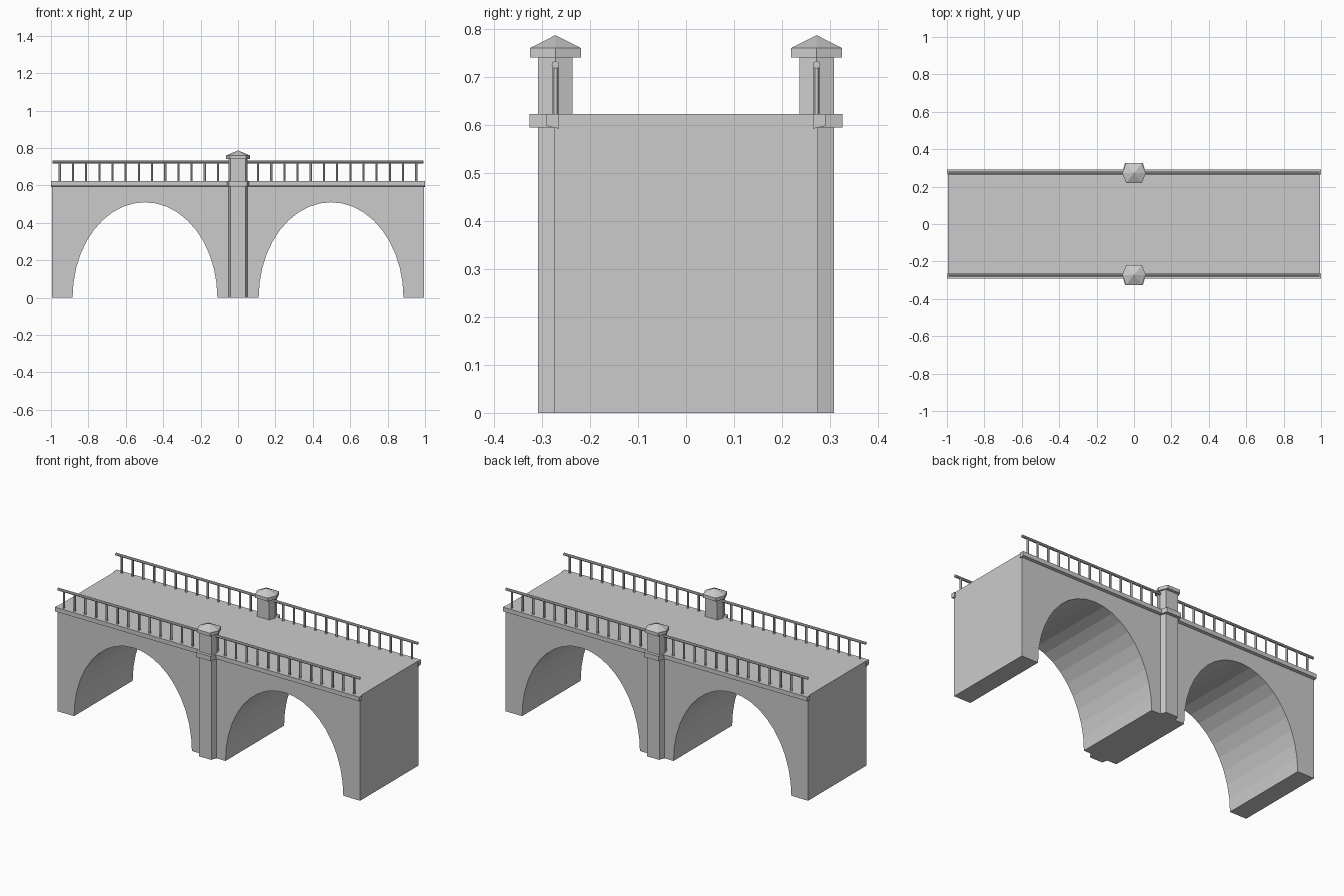
import bpy, bmesh, math
from mathutils import Matrix

if "Cube" in bpy.data.objects:
    bpy.data.objects.remove(bpy.data.objects["Cube"])

DECK = 0.623      # deck height
SIDE_Y = 0.272    # line of posts and railings


def finish(bm, name):
    bmesh.ops.recalc_face_normals(bm, faces=bm.faces)
    me = bpy.data.meshes.new(name)
    bm.to_mesh(me)
    bm.free()
    ob = bpy.data.objects.new(name, me)
    bpy.context.collection.objects.link(ob)
    return ob


def extrude_profile(bm, pts, vec):
    face = bm.faces.new([bm.verts.new(p) for p in pts])
    res = bmesh.ops.extrude_face_region(bm, geom=[face], use_keep_orig=True)
    bmesh.ops.translate(bm, vec=vec, verts=[g for g in res["geom"] if isinstance(g, bmesh.types.BMVert)])


def hexagon(half_x, front_x, half_y, z, y):
    return [(half_x, y, z), (front_x, y + half_y, z), (-front_x, y + half_y, z),
            (-half_x, y, z), (-front_x, y - half_y, z), (front_x, y - half_y, z)]


def hex_prism(name, half_x, front_x, half_y, z0, z1, y):
    bm = bmesh.new()
    extrude_profile(bm, hexagon(half_x, front_x, half_y, z0, y), (0, 0, z1 - z0))
    return finish(bm, name)


# Bridge body with two elliptical arches
N = 20
outline = [(-0.995, 0)]
for cx in (-0.4975, 0.4975):
    for i in range(N + 1):
        a = math.pi * (1 - i / N)
        outline.append((cx + 0.387 * math.cos(a), 0.51 * math.sin(a)))
outline += [(0.995, 0), (0.995, DECK), (-0.995, DECK)]
bm = bmesh.new()
extrude_profile(bm, [(x, -0.275, z) for x, z in outline], (0, 0.55, 0))
finish(bm, "bridge_body")

for side, s in (("front", -1), ("back", 1)):
    y = s * SIDE_Y

    # Ledge along the deck edge, with a sloped underside
    bm = bmesh.new()
    prof = [(0.265, DECK), (0.291, DECK), (0.291, 0.598), (0.265, 0.592)]
    extrude_profile(bm, [(-1, s * py, pz) for py, pz in prof], (2, 0, 0))
    finish(bm, side + "_ledge")

    # Pilaster, collar and post
    hex_prism(side + "_pillar", 0.052, 0.040, 0.036, 0, 0.742, y)
    hex_prism(side + "_collar", 0.063, 0.048, 0.054, 0.595, DECK, y)

    # Post cap with a pointed top
    bm = bmesh.new()
    rings = [[bm.verts.new(p) for p in hexagon(0.063, 0.042, 0.053, z, y)] for z in (0.740, 0.760)]
    tip = bm.verts.new((0, y, 0.787))
    bm.faces.new(rings[0])
    for i in range(6):
        j = (i + 1) % 6
        bm.faces.new((rings[0][i], rings[0][j], rings[1][j], rings[1][i]))
        bm.faces.new((rings[1][i], rings[1][j], tip))
    finish(bm, side + "_post_cap")

    # Handrail
    bm = bmesh.new()
    bmesh.ops.create_cone(bm, cap_ends=True, segments=8, radius1=0.008, radius2=0.008, depth=1.984,
                          matrix=Matrix.Translation((0, y, 0.725)) @ Matrix.Rotation(math.pi / 2, 4, 'Y'))
    finish(bm, side + "_handrail")

    # Balusters
    bm = bmesh.new()
    for d in (-1, 1):
        for i in range(13):
            x = d * (0.953 - i * 0.0705)
            bmesh.ops.create_cone(bm, cap_ends=True, segments=6, radius1=0.0065, radius2=0.0065,
                                  depth=0.105, matrix=Matrix.Translation((x, y, 0.6715)))
    finish(bm, side + "_balusters")
